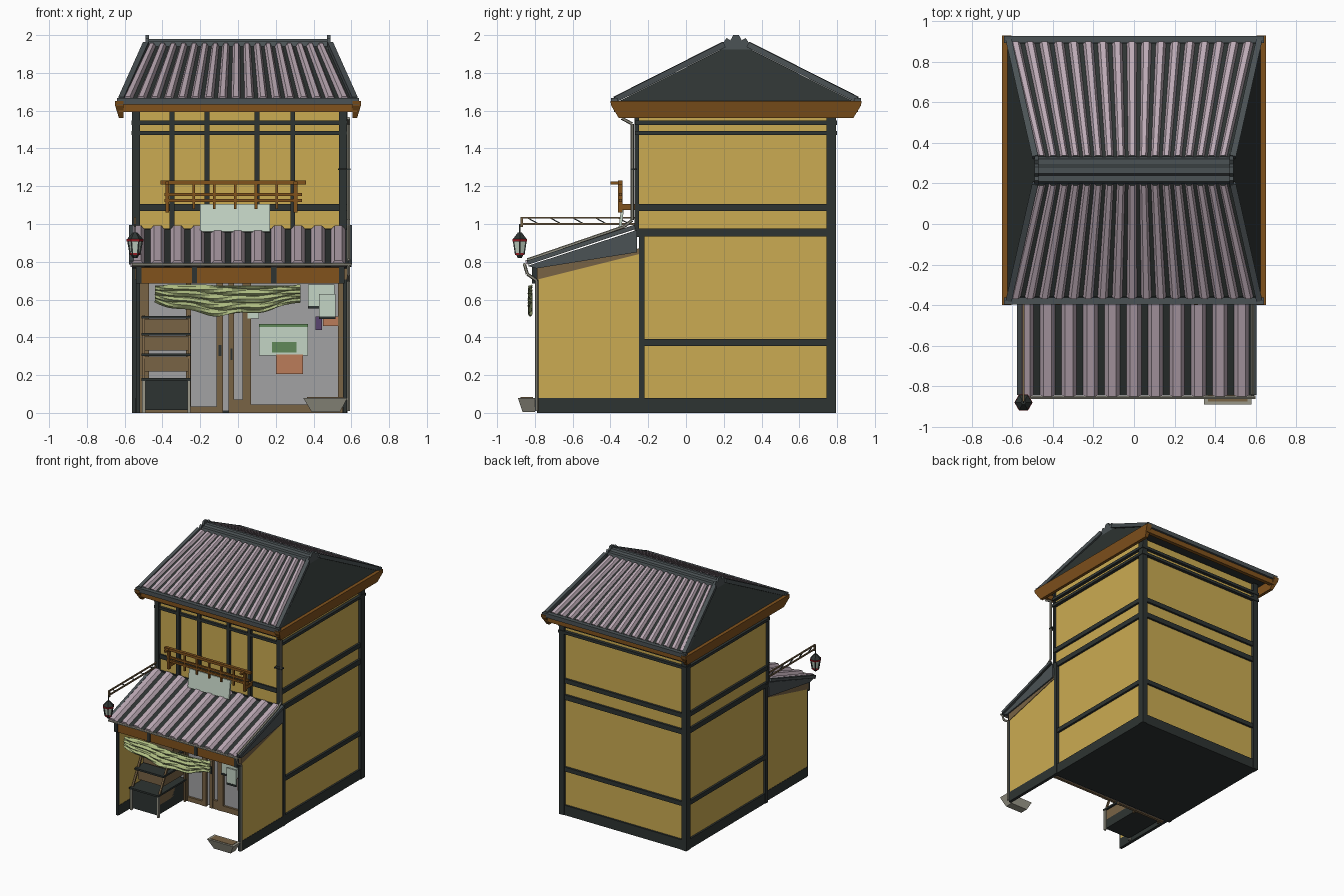
import bpy, bmesh, math
from mathutils import Vector

if "Cube" in bpy.data.objects:
    bpy.data.objects.remove(bpy.data.objects["Cube"])


def mat(name, r, g, b):
    m = bpy.data.materials.new(name)
    m.diffuse_color = (r, g, b, 1)
    m.use_nodes = True
    m.node_tree.nodes["Principled BSDF"].inputs["Base Color"].default_value = m.diffuse_color
    return m


PLASTER = mat("plaster", .60, .41, .085)
DARK = mat("dark_timber", .027, .034, .032)
SLATE = mat("slate", .07, .085, .09)
TILE = mat("tile", .50, .40, .46)
WOOD = mat("orange_wood", .22, .085, .012)
BROWN = mat("brown_frame", .19, .125, .06)
GLASS = mat("glass", .36, .36, .37)
MINT = mat("mint_panel", .55, .66, .56)
CLOTH = mat("cloth", .42, .50, .22)
METAL = mat("beige_metal", .32, .31, .25)
RED = mat("red_trim", .30, .01, .015)
GREEN = mat("green_paper", .12, .25, .10)
CORAL = mat("coral_paper", .50, .20, .10)
PURPLE = mat("purple_paper", .10, .06, .16)


def mesh(name, verts, faces, *mats):
    """faces: index lists; optional trailing material index given by tuple (list, idx)"""
    bm = bmesh.new()
    vs = [bm.verts.new(v) for v in verts]
    for f in faces:
        idx, mi = f if isinstance(f[0], list) else (f, 0)
        bm.faces.new([vs[i] for i in idx]).material_index = mi
    bmesh.ops.recalc_face_normals(bm, faces=bm.faces)
    me = bpy.data.meshes.new(name)
    bm.to_mesh(me)
    bm.free()
    ob = bpy.data.objects.new(name, me)
    for m in mats:
        me.materials.append(m)
    bpy.context.collection.objects.link(ob)
    return ob


def loft(name, a, b, m):
    n = len(a)
    faces = [list(range(n)), list(range(n, 2 * n))]
    faces += [[i, (i + 1) % n, n + (i + 1) % n, n + i] for i in range(n)]
    return mesh(name, list(a) + list(b), faces, m)


def prism_x(name, yz, x0, x1, m):
    return loft(name, [(x0, y, z) for y, z in yz], [(x1, y, z) for y, z in yz], m)


def box(name, x0, x1, y0, y1, z0, z1, m):
    return prism_x(name, [(y0, z0), (y1, z0), (y1, z1), (y0, z1)], x0, x1, m)


def bar(name, p, q, w, m, h=None, sides=4):
    p, q = Vector(p), Vector(q)
    d = (q - p).normalized()
    u = d.cross((0, 0, 1) if abs(d.z) < .95 else (0, 1, 0)).normalized()
    v = u.cross(d)
    h = h or w
    k = math.sqrt(2) / 2 if sides == 4 else .5
    ang = [2 * math.pi * (i + .5) / sides for i in range(sides)]
    off = [u * w * k * math.cos(t) + v * h * k * math.sin(t) for t in ang]
    return loft(name, [p + o for o in off], [q + o for o in off], m)


def frustum(name, x, y, z0, z1, r0, r1, m, n=6):
    ring = lambda r, z: [(x + r * math.cos(2 * math.pi * i / n), y + r * math.sin(2 * math.pi * i / n), z)
                         for i in range(n)]
    return loft(name, ring(r0, z0), ring(r1, z1), m)


def tiles(name, bl, br, tl, tr, n, h):
    """Corrugated tile sheet: pink raised tiles, dark gutters, closed front ends"""
    bl, br, tl, tr = map(Vector, (bl, br, tl, tr))
    nrm = (br - bl).cross(tl - bl).normalized()
    if nrm.z < 0:
        nrm = -nrm
    prof = [(0, 0), (.17, h), (.53, h), (.70, 0)]
    ts = [((i + t) / n, z) for i in range(n) for t, z in prof] + [(1, 0)]
    verts, faces = [], []
    for t, z in ts:
        lo, hi = bl.lerp(br, t), tl.lerp(tr, t)
        verts += [lo + nrm * z, hi + nrm * z, lo - nrm * .012]
    for i in range(len(ts) - 1):
        a, b = 3 * i, 3 * i + 3
        mi = 1 if i % 4 == 3 else 0
        faces += [([a, b, b + 1, a + 1], mi), ([a, b, b + 2, a + 2], mi)]
    mesh(name, verts, faces, TILE, DARK)


# main building walls
box("main_walls", -.54, .56, -.25, .775, .01, 1.62, PLASTER)
box("base_plinth", -.555, .575, -.25, .79, 0, .08, DARK)
for i, (z0, z1) in enumerate([(.355, .39), (.935, .975), (1.07, 1.105), (1.47, 1.492), (1.525, 1.547)]):
    e = .008 if i > 2 else 0
    box("wall_beam", -.557 - e, .577 + e, (-.262 if i > 0 else -.245) - e, .792 + e, z0, z1, DARK)
for x0 in (-.56, .535):
    box("rear_post", x0, x0 + .045, .745, .795, 0, 1.62, DARK)
    box("lower_front_post", x0, x0 + .045, -.25, -.22, 0, .96, DARK)
    box("upper_front_post", x0, x0 + .04, -.272, -.25, .93, 1.62, DARK)
for x in (-.35, -.165, .10, .29):
    box("facade_post", x - .013, x + .013, -.272, -.25, .95, 1.62, DARK)

# hipped main roof: solid core, tiles, rims and ridge
CY = .265
loft("roof_core", [(-.63, -.385, 1.635), (.63, -.385, 1.635), (.63, .915, 1.635), (-.63, .915, 1.635)],
     [(-.49, .19, 1.925), (.49, .19, 1.925), (.49, .34, 1.925), (-.49, .34, 1.925)], DARK)
for s in (-1, 1):
    Y = lambda y: CY + s * (y - CY)
    tiles("main_roof_tiles", (-.61, Y(-.36), 1.658), (.61, Y(-.36), 1.658),
          (-.475, Y(.2), 1.94), (.475, Y(.2), 1.94), 17, .02)
    bar("eave_rim", (-.64, Y(-.38), 1.65), (.64, Y(-.38), 1.65), .034, SLATE)
    bar("eave_board", (-.63, Y(-.365), 1.613), (.63, Y(-.365), 1.613), .03, WOOD, .04)
    for x in (-1, 1):
        bar("hip_rib", (x * .617, Y(-.375), 1.66), (x * .487, Y(.2), 1.95), .03, SLATE)
    # sloping gable-end boards
    top = [(-.40, 1.65), (.93, 1.65), (.925, 1.625), (.885, 1.56), (-.355, 1.56), (-.395, 1.625)]
    loft("side_eave_board", [(s * .605, y, z) for y, z in top],
         [(s * (.65 if z > 1.6 else .63), y, z) for y, z in top], WOOD)
    ridge = [(.17, 1.92), (.215, 1.985), (.235, 1.972), (.25, 2.0), (.28, 2.0), (.295, 1.972), (.315, 1.985), (.36, 1.92)]
    prism_x("ridge_end", ridge, s * .472, s * .49, SLATE)
prism_x("ridge_cap", [(.195, 1.92), (.21, 1.965), (.24, 1.965), (.25, 1.98), (.28, 1.98), (.29, 1.965), (.32, 1.965),
                      (.335, 1.92)], -.475, .475, SLATE)

# front shop extension
for x0, x1 in ((-.54, -.52), (.555, .575)):
    prism_x("shop_side_wall", [(-.78, .08), (-.24, .08), (-.24, .85), (-.78, .72)], x0, x1, PLASTER)
    box("shop_side_base", x0 - .002, x1 + .002, -.782, -.24, 0, .08, DARK)
    prism_x("shop_top_beam", [(-.79, .705), (-.25, .84), (-.25, .87), (-.79, .78)], x0 - .004, x1 + .004, BROWN)
    box("shop_front_post", x0, x1, -.79, -.775, 0, .76, DARK)
prism_x("awning_core", [(-.84, .778), (-.26, .968), (-.26, .85), (-.79, .765)], -.56, .59, SLATE)
tiles("awning_tiles", (-.57, -.845, .785), (.60, -.845, .785), (-.57, -.27, .972), (.60, -.27, .972), 11, .022)
for x in (-.565, .593):
    bar("awning_edge_rib", (x, -.84, .795), (x, -.27, .985), .022, SLATE)
box("shop_fascia", -.51, .535, -.81, -.775, .685, .77, WOOD)
for x in (-.525, -.23, .19, .55):
    box("fascia_bracket", x - .014, x + .014, -.816, -.77, .685, .775, DARK)

# recessed shop front
box("shop_glass", -.52, .555, -.275, -.25, .01, .85, GLASS)
for x0, x1 in ((-.52, -.47), (-.275, -.25), (-.115, -.08), (-.05, -.02), (.025, .07), (.53, .555)):
    box("door_stile", x0, x1, -.295, -.27, 0, .85, BROWN)
for x0, x1, z0, z1 in ((-.5, -.08, 0, .035), (-.05, .05, 0, .07), (.04, .54, 0, .045), (-.5, .54, .7, .74)):
    box("door_rail", x0, x1, -.292, -.27, z0, z1, BROWN)
box("door_handle", -.103, -.088, -.302, -.29, .30, .36, DARK)
box("door_handle", -.04, -.028, -.302, -.29, .28, .34, DARK)
for i, (x0, x1, z0, z1, m) in enumerate([
        (.11, .37, .305, .47, MINT), (.11, .37, .455, .47, GREEN), (.18, .31, .32, .375, GREEN),
        (.20, .345, .205, .31, CORAL), (.45, .54, .46, .51, CORAL), (.41, .445, .44, .51, PURPLE),
        (.05, .11, .50, .53, MINT)]):
    box("window_notice", x0, x1, -.284 - .002 * i, -.27, z0, z1, m)
# hanging plates near the right wall
for x0, x1, y, z0, z1 in ((.37, .51, -.74, .56, .68), (.43, .515, -.76, .505, .63)):
    box("hanging_plate", x0, x1, y, y + .01, z0, z1, MINT)
    box("plate_edge", x0, x1, y - .004, y + .014, z0 - .008, z0 + .006, DARK)

# draped curtain
NX, NZ = 32, 14
cv = []
for i in range(NX + 1):
    u = i / NX
    sag = .05 * math.sin(math.pi * u)
    for j in range(NZ + 1):
        v = j / NZ
        z = .675 - .02 * math.sin(math.pi * u) * v - v * (.085 + sag + .008 * math.sin(u * 19))
        cv.append((-.44 + .77 * u, -.822 + .01 * math.sin(v * 25 + 2 * math.sin(u * 7)), z))
R = NZ + 1
cloth = mesh("curtain", cv, [[i * R + j, i * R + j + 1, (i + 1) * R + j + 1, (i + 1) * R + j]
                             for i in range(NX) for j in range(NZ)], CLOTH)
cloth.modifiers.new("thickness", 'SOLIDIFY').thickness = .006

# stepped display shelf
box("shelf_cabinet", -.495, -.265, -.65, -.30, .015, .17, DARK)
for x in (-.505, -.265):
    bar("shelf_leg", (x + .006, -.65, 0), (x + .006, -.65, .18), .016, METAL)
    bar("shelf_upright", (x + .006, -.64, .17), (x + .006, -.45, .515), .014, BROWN)
    bar("shelf_rear_upright", (x + .006, -.31, 0), (x + .006, -.31, .515), .014, BROWN)
for z, y in ((.17, -.665), (.30, -.595), (.41, -.53), (.50, -.475)):
    box("shelf_tray", -.51, -.25, y, -.30, z, z + .014, DARK)
    box("shelf_board", -.495, -.265, y + .02, -.30, z - .08, z - .002, BROWN)

# planter
loft("planter_trough", [(.39, -.865, .005), (.54, -.865, .005), (.54, -.80, .005), (.39, -.80, .005)],
     [(.345, -.89, .08), (.58, -.89, .08), (.58, -.795, .08), (.345, -.795, .08)], METAL)
box("planter_soil", .365, .56, -.875, -.81, .07, .083, BROWN)

# balcony railing and sign panel
box("rail_top", -.41, .36, -.36, -.335, 1.21, 1.23, WOOD)
for z in (1.155, 1.125):
    box("rail_middle", -.39, .34, -.355, -.34, z - .008, z + .008, WOOD)
for x in (-.375, .305):
    box("rail_post", x - .01, x + .01, -.36, -.335, 1.06, 1.23, WOOD)
    box("rail_end_arm", x - .01, x + .01, -.40, -.335, 1.21, 1.225, WOOD)
    box("rail_bracket", x - .01, x + .01, -.36, -.255, 1.075, 1.105, WOOD)
for i in range(5):
    x = -.235 + .11 * i
    box("rail_baluster", x - .007, x + .007, -.355, -.34, 1.08, 1.22, WOOD)
prism_x("sign_panel", [(-.36, .96), (-.345, .955), (-.325, 1.105), (-.34, 1.105)], -.20, .17, MINT)

# lantern arm and lantern
LX, LY = -.545, -.88
for z in (1.0, 1.033):
    bar("lantern_arm_rail", (LX, -.875, z), (LX, -.26, z), .01, BROWN)
for i in range(5):
    y = -.84 + .12 * i
    bar("lantern_arm_brace", (LX, y, 1.033), (LX, y + .06, 1.0), .006, DARK)
bar("lantern_arm_end", (LX, -.87, .985), (LX, -.87, 1.035), .012, BROWN)
bar("lantern_hook", (LX, LY, .94), (LX, LY, 1.0), .007, DARK)
frustum("lantern_cap", LX, LY, .918, .955, .044, .012, DARK)
frustum("lantern_top_rim", LX, LY, .908, .92, .045, .045, RED)
frustum("lantern_glass", LX, LY, .845, .91, .024, .036, MINT)
frustum("lantern_bottom_rim", LX, LY, .835, .847, .028, .028, RED)
frustum("lantern_foot", LX, LY, .82, .836, .012, .022, DARK)
for i in range(6):
    c, s = math.cos(i * math.pi / 3), math.sin(i * math.pi / 3)
    bar("lantern_rib", (LX + .026 * c, LY + .026 * s, .84), (LX + .039 * c, LY + .039 * s, .915), .007, DARK)

# gutters and downpipes
bar("awning_gutter", (-.56, -.855, .785), (.60, -.855, .785), .018, METAL, sides=6)
path = [(.585, -.855, .785), (.585, -.84, .735), (.585, -.79, .70), (.585, -.79, .01)]
upper = [(.585, -.34, 1.56), (.585, -.285, 1.53), (.585, -.285, 1.02), (.585, -.33, .985), (.585, -.84, .81)]
for pts in (path, upper):
    for p, q in zip(pts, pts[1:]):
        bar("downpipe", p, q, .017, METAL, sides=6)
box("pipe_clip", .53, .595, -.295, -.26, 1.285, 1.295, DARK)
